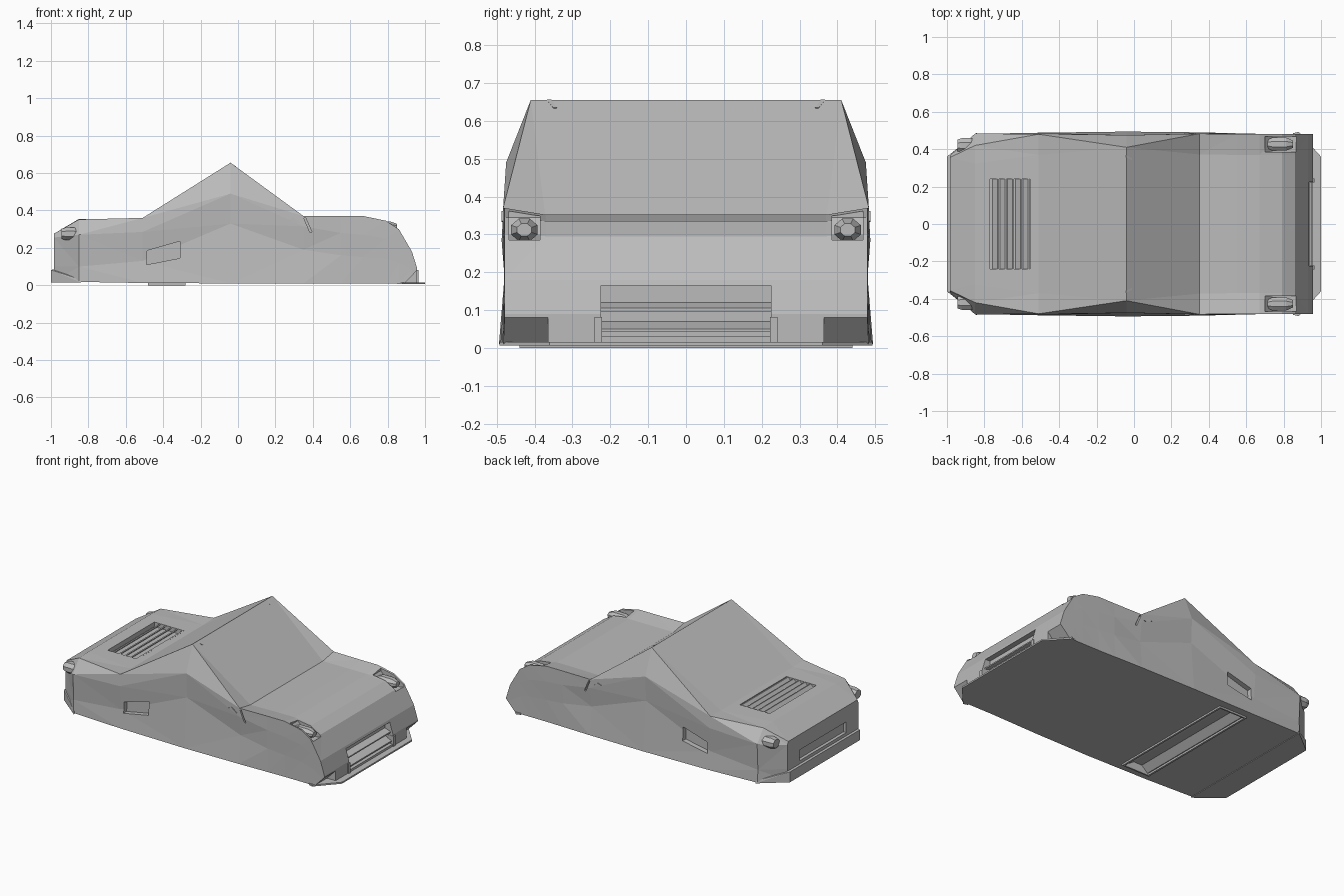
import bpy, bmesh, math
from mathutils import Vector, Matrix

if "Cube" in bpy.data.objects:
    bpy.data.objects.remove(bpy.data.objects["Cube"])

paint = bpy.data.materials.new("body_grey")
paint.diffuse_color = (0.5, 0.5, 0.5, 1)
paint.use_nodes = True
paint.node_tree.nodes["Principled BSDF"].inputs["Base Color"].default_value = paint.diffuse_color


def finish(bm, name):
    bmesh.ops.recalc_face_normals(bm, faces=bm.faces)
    me = bpy.data.meshes.new(name)
    bm.to_mesh(me)
    bm.free()
    me.materials.append(paint)
    ob = bpy.data.objects.new(name, me)
    bpy.context.collection.objects.link(ob)
    return ob


def add_hull(bm, pts):
    vs = [bm.verts.new(p) for p in pts]
    r = bmesh.ops.convex_hull(bm, input=vs)
    junk = list({v for v in r["geom_interior"] + r["geom_unused"]
                 if isinstance(v, bmesh.types.BMVert)})
    if junk:
        bmesh.ops.delete(bm, geom=junk, context='VERTS')


def box(x0, x1, y0, y1, z0, z1):
    return [(x, y, z) for x in (x0, x1) for y in (y0, y1) for z in (z0, z1)]


def flip(pts):
    return [(x, -y, z) for x, y, z in pts]


def prism(xz, y0, y1):
    return [(x, y, z) for x, z in xz for y in (y0, y1)]


def part(name, *hulls):
    bm = bmesh.new()
    for h in hulls:
        add_hull(bm, h)
    return finish(bm, name)


def pod(name, x0, x1, y, z, ry, rz, taper, sides=8):
    # faceted lamp lying along x, on both sides
    pts = []
    for x, s in ((x0, taper), (x0 * .75 + x1 * .25, 1), (x0 * .25 + x1 * .75, 1), (x1, taper)):
        for i in range(sides):
            a = 2 * math.pi * (i + .5) / sides
            pts.append((x, y + ry * s * math.cos(a), z + rz * s * math.sin(a)))
    return part(name, pts, flip(pts))


# Body stations: x, floor z, sill y, lower crease (y, z), upper crease (y, z),
# top edge (y, z), centre z
stations = [
    (-.985, .02, .36, .365, .10, .365, .255, .355, .275, .275),
    (-.85, .018, .48, .475, .10, .483, .27, .42, .352, .355),
    (-.51, .012, .488, .475, .13, .487, .285, .48, .36, .355),
    (-.04, .01, .494, .468, .33, .475, .49, .41, .655, .655),
    (.35, .01, .49, .472, .19, .484, .315, .483, .37, .35),
    (.55, .01, .485, .48, .16, .482, .28, .48, .37, .352),
    (.67, .01, .482, .48, .15, .482, .27, .48, .37, .352),
    (.79, .01, .482, .48, .14, .481, .25, .48, .345, .335),
    (.86, .01, .482, .48, .12, .48, .21, .48, .30, .295),
    (.93, .01, .482, .48, .08, .48, .13, .48, .18, .18),
    (.958, .01, .482, .48, .04, .48, .07, .48, .09, .09),
]
bm = bmesh.new()
rings = []
for x, z0, yb, y1, z1, y2, z2, yt, zt, zc in stations:
    half = [(yb, z0), (y1, z1), (y2, z2), (yt, zt), (yt * .77, zc), (yt * .5, zc)]
    loop = half + [(-y, z) for y, z in reversed(half)]
    rings.append([bm.verts.new((x, y, z)) for y, z in loop])
for a, b in zip(rings, rings[1:]):
    n = len(a)
    for i in range(n):
        bm.faces.new((a[i], a[(i + 1) % n], b[(i + 1) % n], b[i]))
bm.faces.new(rings[0])
bm.faces.new(rings[-1])
bmesh.ops.triangulate(bm, faces=[f for f in bm.faces if len(f.verts) == 4])
body = finish(bm, "body")

# Recesses cut into the body
intake = [(x, y, z) for x, z in ((-.49, .11), (-.31, .145), (-.31, .235), (-.485, .185))
          for y in (-.55, -.445)]
nose_corner = prism([(.88, 0), (.98, .103), (.98, 0)], .365, .6)
lamp_pocket = prism([(.70, .345), (.70, .42), (.88, .42), (.88, .29), (.84, .275), (.74, .30)], .385, .468)
pillar_slit = prism([(.352, .36), (.362, .36), (.395, .285), (.383, .285)], .465, .55)
vent = box(-.77, -.555, -.24, .24, .325, .42)
rear_panel = box(-1.1, -.965, -.24, .24, .105, .175)
grille = box(.90, 1.1, -.225, .225, .03, .165)
trough = [(x, y, z) for x, z in ((-.47, -.02), (-.47, .005), (-.29, .005), (-.29, -.02),
                                 (-.42, .05), (-.36, .05)) for y in (-.43, .43)]
hulls = [vent, rear_panel, grille, trough]
for h in (intake, nose_corner, lamp_pocket, pillar_slit):
    hulls += [h, flip(h)]
cutter = part("recess_cutter", *hulls)
cutter.hide_render = True
mod = body.modifiers.new("recesses", 'BOOLEAN')
mod.operation = 'DIFFERENCE'
mod.solver = 'EXACT'
mod.object = cutter
bpy.context.view_layer.objects.active = body
bpy.ops.object.modifier_apply(modifier=mod.name)
bpy.data.objects.remove(cutter)

# Engine cover slats, tilted along the deck
slats = []
for i in range(5):
    x = -.745 + i * .041
    slats.append(prism([(x - .012, .327), (x - .004, .327), (x + .022, .352), (x + .014, .354)], -.24, .24))
part("rear_deck_slats", *slats)

# Front grille slats, side brackets and splitter
part("front_grille_slats",
     prism([(.90, .11), (.90, .12), (.94, .105), (.94, .097)], -.225, .225),
     prism([(.90, .06), (.90, .07), (.95, .05), (.95, .042)], -.225, .225))
bracket = box(.92, .965, .222, .242, .012, .082)
part("splitter_brackets", bracket, flip(bracket))
part("front_splitter", [(x, s * y, z) for x, y in ((.85, .485), (.88, .493), (1, .36))
                        for s in (1, -1) for z in (.006, .016)])

# Rear bumper lip
part("rear_bumper_lip", [(x, s * y, z) for x, y, z in
                         ((-1, .36, .015), (-1, .36, .082), (-.84, .488, .014),
                          (-.84, .484, .03), (-.95, .36, .09)) for s in (1, -1)])

# Lamps
pod("headlights", .705, .85, .427, .312, .038, .032, .55)
pod("tail_lights", -.945, -.85, .42, .275, .042, .036, .8)

# Small strips on the windscreen top corners
strip = [(-.042, .368, .656), (-.042, .356, .656), (-.01, .351, .635), (-.01, .341, .635),
         (-.05, .36, .645), (-.015, .346, .625)]
part("windscreen_clips", strip, flip(strip))

# Small door mirrors flush on the flank
mirror = [(x, y, z) for x, z in ((.27, .352), (.295, .362), (.33, .335), (.315, .333))
          for y in (.465, .487)]
part("door_mirrors", mirror, flip(mirror))

# Raised rim round the underbody trough
part("underbody_rim",
     box(-.48, -.468, -.44, .44, 0, .014), box(-.292, -.28, -.44, .44, 0, .014),
     box(-.48, -.28, -.44, -.43, 0, .014), box(-.48, -.28, .43, .44, 0, .014))
